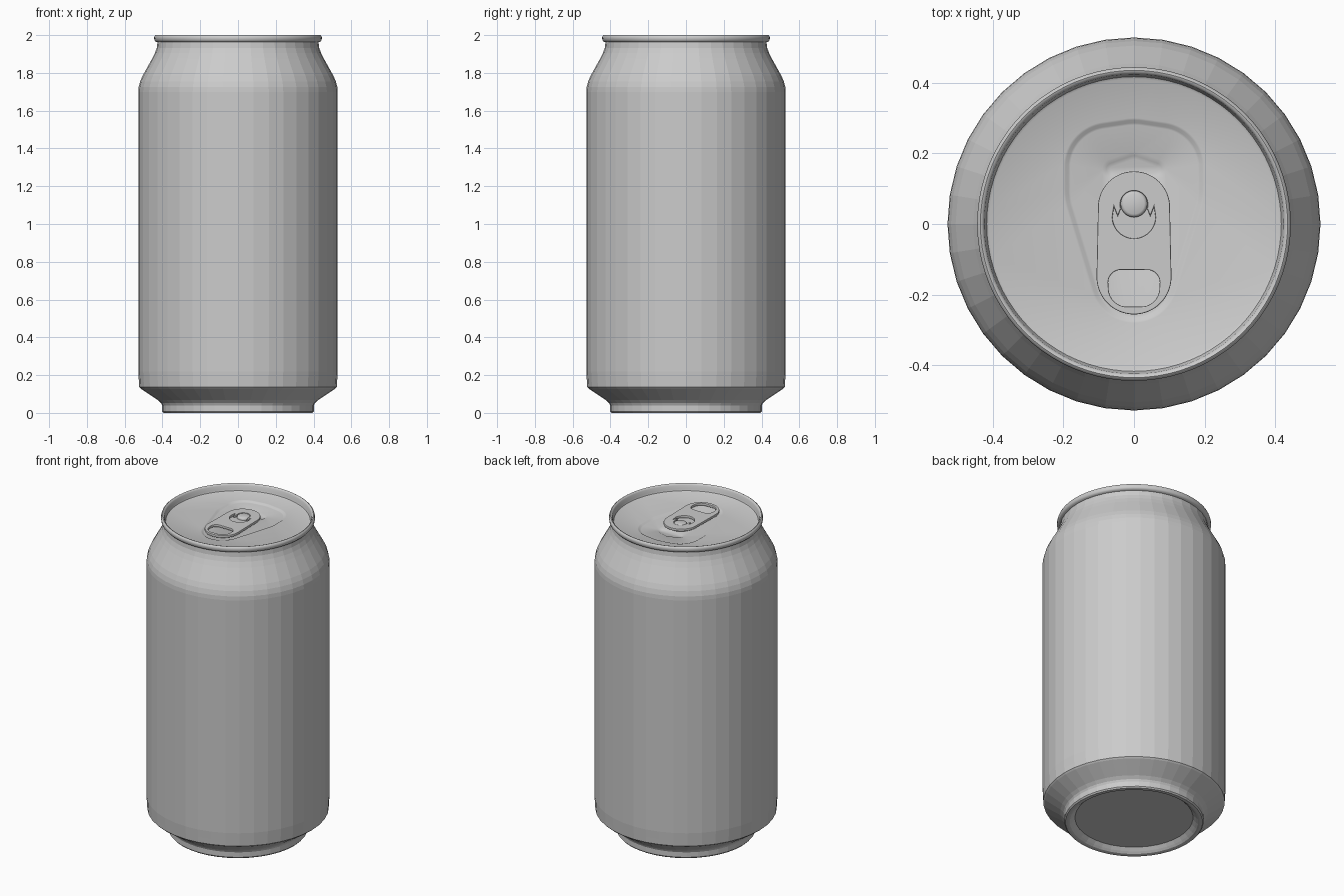
import bpy
import bmesh
from math import sin, cos, pi, radians

cube = bpy.data.objects.get("Cube")
if cube:
    bpy.data.objects.remove(cube, do_unlink=True)

metal = bpy.data.materials.new("brushed_grey_metal")
metal.use_nodes = True
grey = (0.6, 0.6, 0.6, 1)
metal.diffuse_color = grey
metal.node_tree.nodes["Principled BSDF"].inputs["Base Color"].default_value = grey


def hull(circles, n):
    """Rounded convex outline wrapped around circles given as (x, y, radius)."""
    points = []
    for i in range(n):
        c, s = cos(2 * pi * i / n), sin(2 * pi * i / n)
        x, y, r = max(circles, key=lambda k: k[0] * c + k[1] * s + k[2])
        points.append((x + r * c, y + r * s))
    return points


def arc(x, y, r, start, end, n):
    angles = [radians(start + (end - start) * i / n) for i in range(n + 1)]
    return [(x + r * cos(a), y + r * sin(a)) for a in angles]


def loft(name, rings, cap_start=False, cap_end=False, smooth=None):
    """Skin a list of (outline, z) rings."""
    bm = bmesh.new()
    loops = [[bm.verts.new((x, y, z)) for x, y in outline] for outline, z in rings]
    for a, b in zip(loops, loops[1:]):
        n = len(a)
        for i in range(n):
            j = (i + 1) % n
            bm.faces.new((a[i], a[j], b[j], b[i]))
    if cap_start:
        bm.faces.new(loops[0][::-1])
    if cap_end:
        bm.faces.new(loops[-1])
    mesh = bpy.data.meshes.new(name)
    bm.to_mesh(mesh)
    bm.free()
    return add(name, mesh, smooth)


def add(name, mesh, smooth=None):
    mesh.materials.clear()
    mesh.materials.append(metal)
    obj = bpy.data.objects.new(name, mesh)
    bpy.context.collection.objects.link(obj)
    if smooth:
        bpy.ops.object.select_all(action='DESELECT')
        obj.select_set(True)
        bpy.context.view_layer.objects.active = obj
        bpy.ops.object.shade_smooth_by_angle(angle=radians(smooth))
    return obj


def plate(name, outlines, z, half_thickness, bevel):
    """Flat sheet; outlines after the first are holes."""
    curve = bpy.data.curves.new(name + "_outline", 'CURVE')
    curve.dimensions = '2D'
    curve.fill_mode = 'BOTH'
    curve.extrude = half_thickness
    curve.bevel_depth = bevel
    curve.bevel_resolution = 1
    for outline in outlines:
        spline = curve.splines.new('POLY')
        spline.points.add(len(outline) - 1)
        for p, (x, y) in zip(spline.points, outline):
            p.co = (x, y, 0, 1)
        spline.use_cyclic_u = True
    helper = bpy.data.objects.new(name + "_helper", curve)
    bpy.context.collection.objects.link(helper)
    graph = bpy.context.evaluated_depsgraph_get()
    mesh = bpy.data.meshes.new_from_object(helper.evaluated_get(graph))
    bpy.data.objects.remove(helper, do_unlink=True)
    obj = add(name, mesh, 35)
    obj.location.z = z
    return obj


# Faceted can wall, from the recessed base up to the neck
wall = [(.34, .03), (.358, .012), (.37, .002), (.38, 0), (.395, 0), (.402, .008),
        (.402, .04), (.408, .052), (.425, .068), (.515, .128), (.523, .136),
        (.525, .17), (.528, .22), (.528, 1.7), (.526, 1.725), (.518, 1.755),
        (.505, 1.785), (.455, 1.875), (.44, 1.905), (.43, 1.932), (.426, 1.965)]
loft("can_wall", [(hull([(0, 0, r)], 40), z) for r, z in wall], cap_start=True)

# Lid: rolled rim, flat panel, teardrop recess and pour opening dent
N = 80
rim = [(.424, 1.962), (.436, 1.965), (.443, 1.973), (.444, 1.987), (.441, 1.996),
       (.435, 2), (.429, 1.998), (.424, 1.99), (.421, 1.97), (.417, 1.959), (.41, 1.955)]
rings = [(hull([(0, 0, r)], N), z) for r, z in rim]


def teardrop(inset):
    return hull([(0, .1, .2 - inset), (-.07, .16, .13 - inset),
                 (.07, .16, .13 - inset), (0, -.155, .125 - inset)], N)


def mouth(inset):
    return hull([(0, .16, .045 - inset), (-.06, .155, .03 - inset),
                 (.06, .155, .03 - inset)], N)


rings += [(teardrop(0), 1.955), (teardrop(.006), 1.953), (teardrop(.014), 1.947),
          (teardrop(.02), 1.945), (mouth(0), 1.945), (mouth(.012), 1.939),
          (mouth(.022), 1.936)]
loft("lid", rings, cap_end=True, smooth=40)

# Pull tab with finger hole and rivet cut-out
tab_outline = hull([(0, .047, .099), (0, -.05, .1), (0, -.15, .103)], 64)
finger_hole = hull([(-.037, -.166, .039), (.037, -.166, .039),
                    (-.02, -.182, .055), (.02, -.182, .055)], 40)
rivet_hole = (arc(0, .02, .064, 180, 360, 20) + [(.058, .06), (.046, .03)]
              + arc(0, .055, .042, -15, 195, 18) + [(-.046, .03), (-.058, .06)])
plate("pull_tab", [tab_outline, finger_hole, rivet_hole], 1.967, .005, .003)

# Tongue under the tab and the rivet that holds it
plate("tab_tongue", [hull([(0, .05, .07), (0, .02, .072)], 40)], 1.952, .007, .001)
rivet = [(.038, 1.945), (.038, 1.966), (.035, 1.972), (.029, 1.975)]
loft("rivet", [([(x, y + .057) for x, y in hull([(0, 0, r)], 32)], z) for r, z in rivet],
     cap_end=True, smooth=40)
